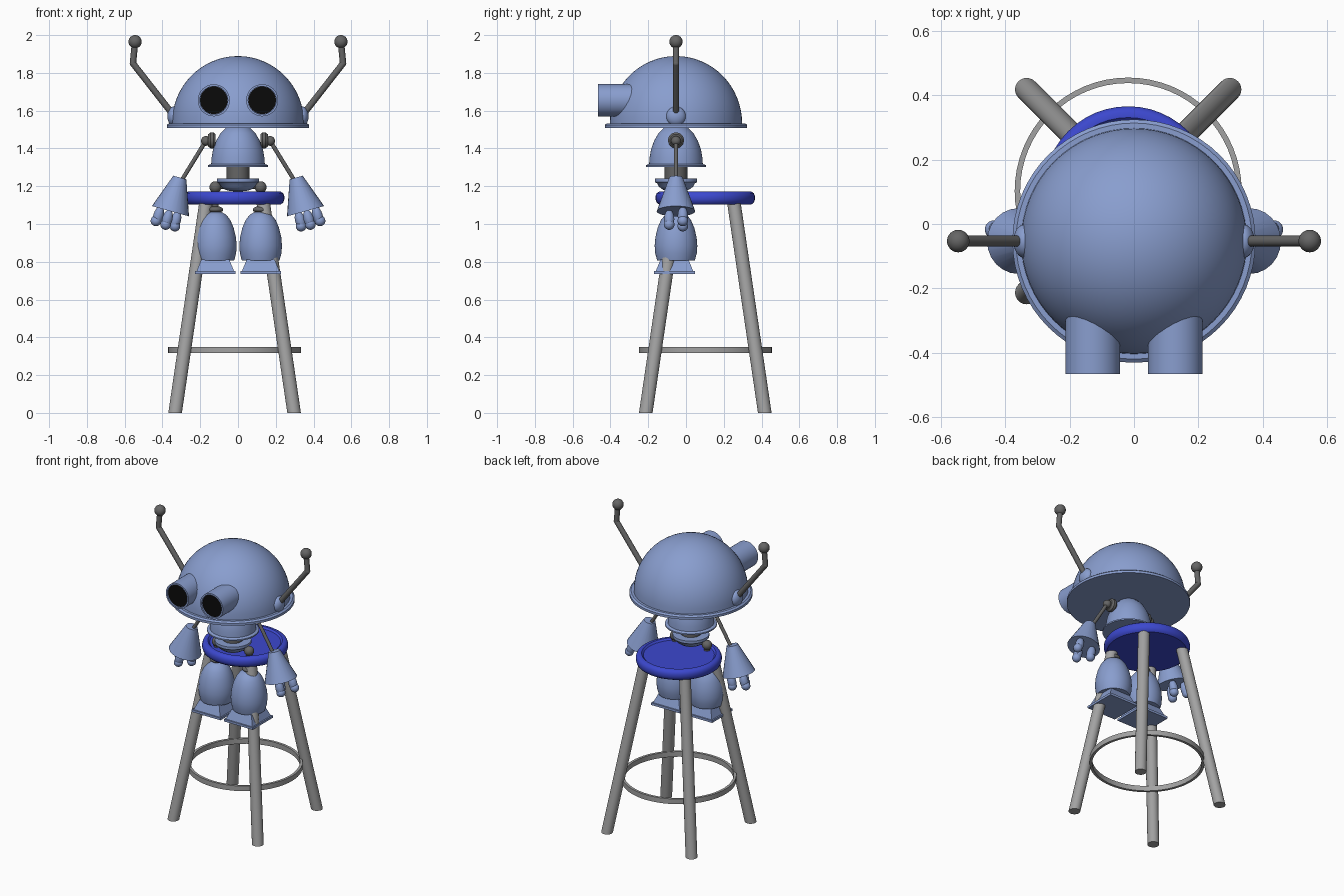
import bpy, bmesh, math
from mathutils import Vector, Matrix

if "Cube" in bpy.data.objects:
    bpy.data.objects.remove(bpy.data.objects["Cube"])


def material(name, rgb):
    m = bpy.data.materials.new(name)
    m.diffuse_color = (*rgb, 1)
    m.use_nodes = True
    m.node_tree.nodes["Principled BSDF"].inputs["Base Color"].default_value = m.diffuse_color
    return m


BODY = material("dusty blue", (0.25, 0.34, 0.62))
SEAT = material("royal blue", (0.045, 0.065, 0.62))
STEEL = material("light grey", (0.36, 0.36, 0.36))
DARK = material("dark grey", (0.13, 0.13, 0.13))
BLACK = material("black", (0.003, 0.003, 0.003))
CY = -0.053          # depth of the robot's centre
SX, SY = -0.018, 0.102   # stool centre


def finish(bm, name, mat):
    bmesh.ops.recalc_face_normals(bm, faces=bm.faces)
    me = bpy.data.meshes.new(name)
    bm.to_mesh(me)
    bm.free()
    me.materials.append(mat)
    ob = bpy.data.objects.new(name, me)
    bpy.context.collection.objects.link(ob)
    return ob


def lathe(name, profile, mat, origin=(0, 0, 0), axis=(0, 0, 1), seg=48, closed=False):
    """Revolve (radius, height) points about an axis through origin."""
    bm = bmesh.new()
    vs = [bm.verts.new((r, 0, z)) for r, z in profile]
    es = [bm.edges.new(p) for p in zip(vs, vs[1:])]
    if closed:
        es.append(bm.edges.new((vs[-1], vs[0])))
    bmesh.ops.spin(bm, geom=vs + es, cent=(0, 0, 0), axis=(0, 0, 1),
                   angle=2 * math.pi, steps=seg, use_duplicate=False)
    bmesh.ops.remove_doubles(bm, verts=bm.verts, dist=1e-5)
    rot = Vector((0, 0, 1)).rotation_difference(Vector(axis)).to_matrix().to_4x4()
    bm.transform(Matrix.Translation(origin) @ rot)
    return finish(bm, name, mat)


def ball(name, centre, r, mat, scale=(1, 1, 1), axis=(0, 0, 1)):
    bm = bmesh.new()
    bmesh.ops.create_uvsphere(bm, u_segments=24, v_segments=16, radius=r)
    rot = Vector((0, 0, 1)).rotation_difference(Vector(axis)).to_matrix().to_4x4()
    bm.transform(Matrix.Translation(centre) @ rot @ Matrix.Diagonal((*scale, 1)))
    return finish(bm, name, mat)


def rod(name, a, b, r, mat, r2=None):
    a, b = Vector(a), Vector(b)
    n = (b - a).length
    return lathe(name, [(0, 0), (r, 0), (r2 or r, n), (0, n)], mat, a, b - a, 24)


# stool seat with raised round rim
lathe("seat", [(0, 1.104), (0.245, 1.104), (0.257, 1.113), (0.263, 1.13), (0.263, 1.148),
               (0.257, 1.163), (0.245, 1.171), (0.228, 1.171), (0.217, 1.16), (0, 1.16)],
      SEAT, (SX, SY, 0))

# footrest ring
lathe("footrest_ring", [(0.335, 0.316), (0.352, 0.316), (0.352, 0.35), (0.335, 0.35)],
      STEEL, (SX, SY, 0), seg=64, closed=True)

# four splayed stool legs, cut level at both ends
for sx, tag in ((-1, "left"), (1, "right")):
    for sy, end in ((-1, "front"), (1, "back")):
        bm = bmesh.new()
        bmesh.ops.create_cone(bm, cap_ends=True, segments=24, radius1=0.036,
                              radius2=0.036, depth=1.11)
        for v in bm.verts:
            off = 0.315 if v.co.z < 0 else 0.152
            v.co += Vector((SX + sx * off, SY + sy * off, 0.555))
        finish(bm, f"stool_leg_{end}_{tag}", STEEL)

# head dome with brim, closed underneath
dome = [(0.35 * math.cos(t), 1.533 + 0.356 * math.sin(t))
        for t in (math.pi / 2 * i / 16 for i in range(16))] + [(0, 1.889)]
lathe("head", [(0, 1.508), (0.377, 1.508), (0.377, 1.524), (0.366, 1.533)] + dome,
      BODY, (0, CY, 0), seg=64)

# torso bell
lathe("torso", [(0, 1.302), (0.159, 1.302), (0.159, 1.311), (0.142, 1.318), (0.14, 1.35),
                (0.132, 1.395), (0.116, 1.44), (0.093, 1.48), (0.062, 1.51), (0, 1.53)],
      BODY, (0, CY, 0))
lathe("waist", [(0, 1.22), (0.06, 1.22), (0.06, 1.31), (0, 1.31)], DARK, (0, CY, 0))
lathe("pelvis", [(0, 1.172), (0.04, 1.174), (0.07, 1.182), (0.09, 1.197), (0.1, 1.215),
                 (0.112, 1.222), (0.112, 1.24), (0, 1.24)], BODY, (0, CY, 0))

for s, tag in ((-1, "left"), (1, "right")):
    # eye barrel with shallow black lens
    lathe("eye_barrel_" + tag, [(0, 0), (0.085, 0), (0.085, 0.205), (0.074, 0.205),
                                (0.074, 0.19), (0, 0.19)],
          BODY, (s * 0.128, -0.26, 1.655), (0, -1, 0), 40)
    lathe("eye_lens_" + tag, [(0, 0), (0.073, 0), (0.073, 0.006), (0, 0.006)],
          BLACK, (s * 0.128, -0.449, 1.655), (0, -1, 0), 40)

    # antenna
    ball("antenna_base_" + tag, (s * 0.34, CY, 1.57), 0.052, BODY, (0.65, 1, 1))
    base, bend, tip = ((s * 0.345, CY, 1.58), (s * 0.556, CY, 1.85), (s * 0.545, CY, 1.965))
    rod("antenna_rod_" + tag, base, bend, 0.017, DARK)
    ball("antenna_bend_" + tag, bend, 0.0172, DARK)
    rod("antenna_top_" + tag, bend, tip, 0.017, DARK)
    ball("antenna_ball_" + tag, tip, 0.035, DARK)

    # shoulder and arm
    lathe("shoulder_disc_" + tag, [(0, -0.02), (0.032, -0.02), (0.042, -0.008), (0.042, 0.008),
                                   (0.032, 0.02), (0, 0.02)],
          DARK, (s * 0.138, CY, 1.443), (s, 0, 0), 32)
    ball("shoulder_ball_" + tag, (s * 0.17, CY, 1.44), 0.026, DARK)
    rod("arm_" + tag, (s * 0.17, CY, 1.44), (s * 0.305, CY, 1.22), 0.011, DARK)

    # flared cuff and three fingers
    axis = Vector((s * 0.05, 0, -0.18)).normalized()
    top = Vector((s * 0.308, CY, 1.246))
    rod("cuff_" + tag, top, top + axis * 0.185, 0.036, BODY, 0.102)
    side = Vector((s * 0.18, 0, 0.05)).normalized()
    for i, (dx, dy) in enumerate(((-0.04, 0.036), (0.005, -0.036), (0.055, 0.036))):
        c = top + axis * (0.225 if i != 1 else 0.23) + side * dx + Vector((0, dy, 0))
        ball(f"finger_{tag}_{i + 1}", c, 0.027, BODY, (1, 1, 1.9), axis)
        ball(f"fingertip_{tag}_{i + 1}", c + axis * 0.03 + side * (dx * 0.1), 0.028, BODY)

    # hip, thigh and knee
    x = s * 0.12
    ball("hip_ball_" + tag, (x, CY, 1.195), 0.031, DARK)
    rod("hip_bar_" + tag, (s * 0.05, CY, 1.2), (x, CY, 1.195), 0.012, DARK)
    rod("thigh_" + tag, (x, CY, 1.195), (x, CY, 1.04), 0.018, DARK)
    ball("knee_" + tag, (x, CY, 1.076), 0.042, DARK, (1, 1, 0.45))

    # egg-shaped shin
    lathe("shin_" + tag, [(0, 1.064), (0.035, 1.062), (0.057, 1.05), (0.08, 1.02), (0.097, 0.98),
                          (0.109, 0.93), (0.113, 0.885), (0.11, 0.845), (0.1, 0.808), (0, 0.808)],
          BODY, (x, CY, 0))

    # square foot: tapered block on a plate
    for name, z0, z1, w0, w1 in (("foot", 0.748, 0.812, 0.1, 0.074),
                                 ("foot_plate", 0.735, 0.75, 0.108, 0.108)):
        bm = bmesh.new()
        bmesh.ops.create_cube(bm, size=2)
        for v in bm.verts:
            w, z = (w1, z1) if v.co.z > 0 else (w0, z0)
            v.co = Vector((x + v.co.x * w, CY - 0.008 + v.co.y * w, z))
        finish(bm, f"{name}_{tag}", BODY)

# smooth shading with sharp rims kept
for ob in bpy.context.collection.objects:
    ob.select_set(True)
    bpy.context.view_layer.objects.active = ob
bpy.ops.object.shade_smooth_by_angle(angle=math.radians(35))
